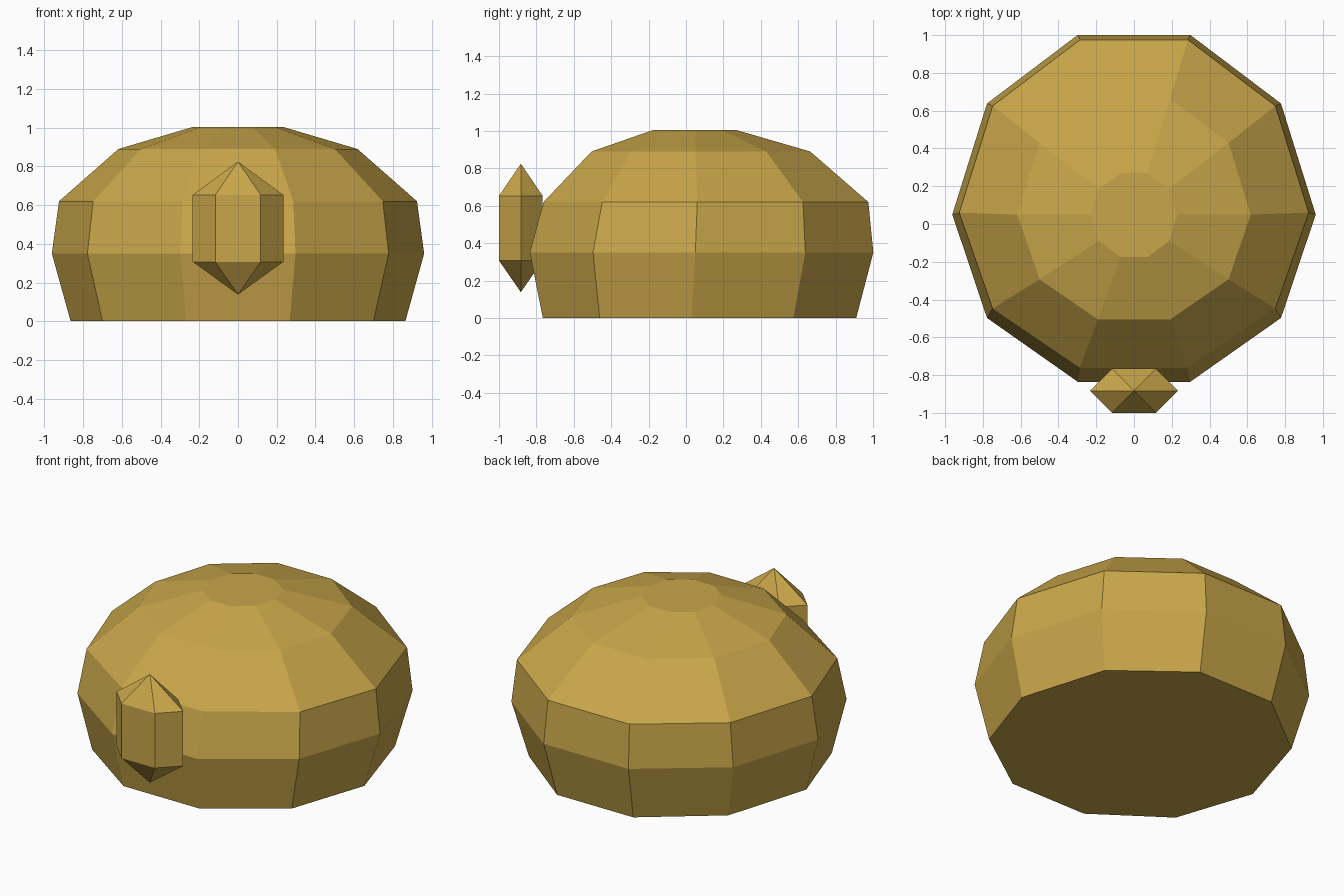
import bpy, bmesh, math

if "Cube" in bpy.data.objects:
    bpy.data.objects.remove(bpy.data.objects["Cube"])

gold = bpy.data.materials.new("golden_tan")
gold.diffuse_color = (0.58, 0.38, 0.067, 1)
gold.use_nodes = True
gold.node_tree.nodes["Principled BSDF"].inputs["Base Color"].default_value = gold.diffuse_color


def lathe(name, rings, sides, bottom_tip=None, top_tip=None):
    """Skin stacked rings (z, radius, centre y, back y scale, front y scale)."""
    bm = bmesh.new()
    loops = []
    for z, r, cy, back, front in rings:
        loop = []
        for i in range(sides):
            a = 2 * math.pi * i / sides
            s = r * math.sin(a)
            loop.append(bm.verts.new((r * math.cos(a), cy + s * (back if s > 0 else front), z)))
        loops.append(loop)
    for lo, hi in zip(loops, loops[1:]):
        for i in range(sides):
            j = (i + 1) % sides
            bm.faces.new((lo[i], lo[j], hi[j], hi[i]))
    # close the ends with a flat cap or a pointed fan
    for loop, ring, tip in ((loops[0], rings[0], bottom_tip), (loops[-1], rings[-1], top_tip)):
        if tip is None:
            bm.faces.new(loop)
        else:
            v = bm.verts.new((0, ring[2], tip))
            for i in range(sides):
                bm.faces.new((loop[i], loop[(i + 1) % sides], v))
    bmesh.ops.recalc_face_normals(bm, faces=bm.faces)
    mesh = bpy.data.meshes.new(name)
    bm.to_mesh(mesh)
    bm.free()
    mesh.materials.append(gold)
    obj = bpy.data.objects.new(name, mesh)
    bpy.context.collection.objects.link(obj)
    return obj


# Domed ten-sided body, slightly deeper towards the back
lathe("body", [
    (0.00, 0.865, 0.03, 1.07, 0.967),
    (0.35, 0.962, 0.05, 1.04, 0.968),
    (0.62, 0.925, 0.06, 1.04, 0.934),
    (0.89, 0.618, 0.05, 1.045, 0.945),
    (1.005, 0.23, 0.05, 1.0, 1.03),
], 10)

# Six-sided knob on the front, pointed at both ends
lathe("front_knob", [
    (0.307, 0.234, -0.883, 0.577, 0.577),
    (0.653, 0.234, -0.883, 0.577, 0.577),
], 6, bottom_tip=0.138, top_tip=0.825)
